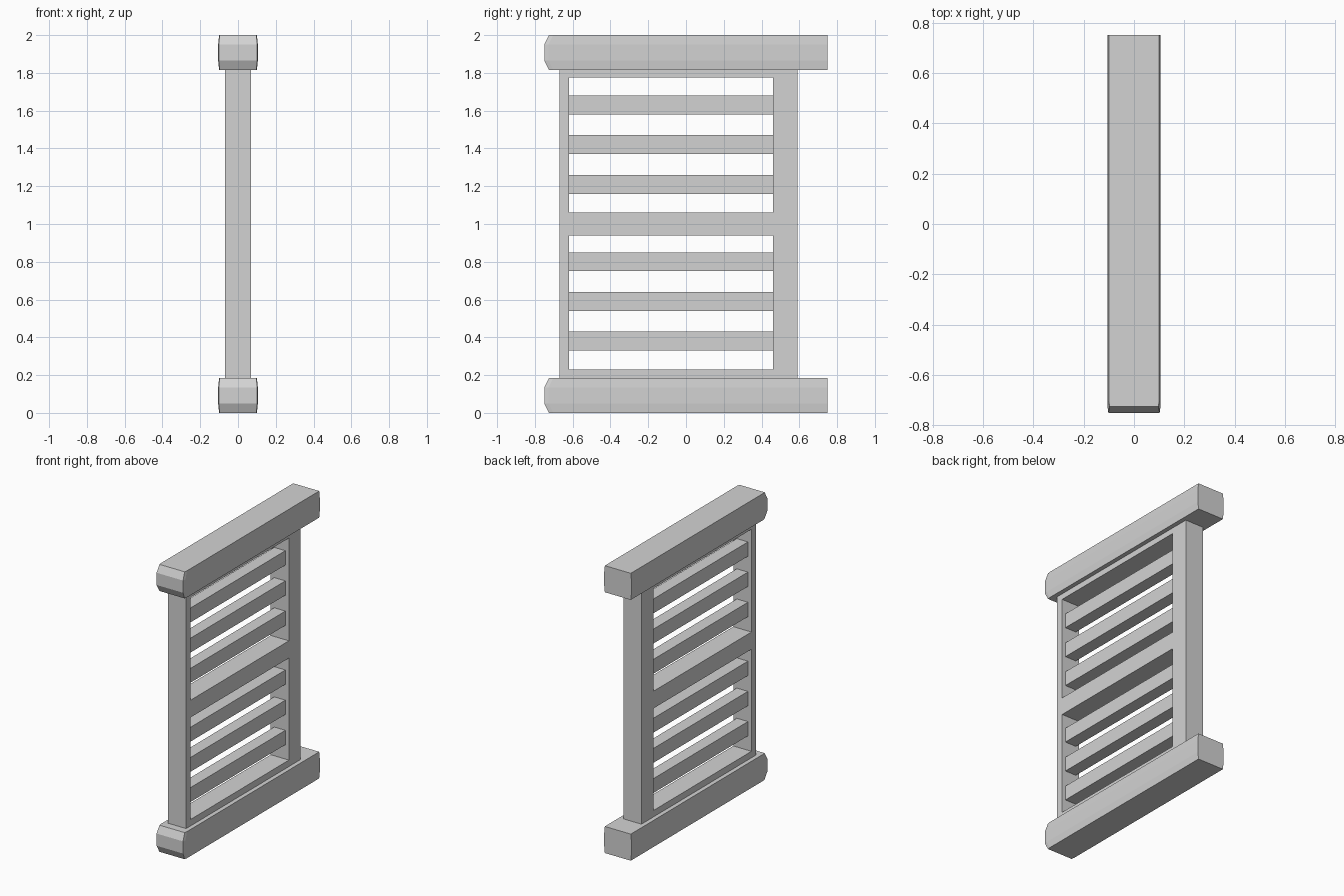
import bpy
import bmesh

cube = bpy.data.objects.get("Cube")
if cube:
    bpy.data.objects.remove(cube, do_unlink=True)

grey = bpy.data.materials.new("plain grey")
grey.use_nodes = True
colour = (0.65, 0.65, 0.65, 1)
grey.diffuse_color = colour
grey.node_tree.nodes["Principled BSDF"].inputs["Base Color"].default_value = colour


def finish(name, bm):
    bmesh.ops.recalc_face_normals(bm, faces=bm.faces)
    mesh = bpy.data.meshes.new(name)
    bm.to_mesh(mesh)
    bm.free()
    mesh.materials.append(grey)
    obj = bpy.data.objects.new(name, mesh)
    bpy.context.collection.objects.link(obj)
    return obj


def box(name, half_x, y0, y1, z0, z1):
    bm = bmesh.new()
    bmesh.ops.create_cube(bm, size=1)
    for v in bm.verts:
        v.co.x *= 2 * half_x
        v.co.y = y0 if v.co.y < 0 else y1
        v.co.z = z0 if v.co.z < 0 else z1
    return finish(name, bm)


def rail(name, z0):
    """Thick beam with slightly bulging sides and a chamfered front end."""
    section = [(0.1, 0, -0.725), (0.105, 0.05, -0.75),
               (0.105, 0.135, -0.75), (0.1, 0.185, -0.725)]
    outline = section + [(-x, z, y) for x, z, y in reversed(section)]
    bm = bmesh.new()
    front = [bm.verts.new((x * 0.97, y, z0 + z)) for x, z, y in outline]
    shoulder = [bm.verts.new((x, y + 0.022, z0 + z)) for x, z, y in outline]
    back = [bm.verts.new((x, 0.75, z0 + z)) for x, z, y in outline]
    n = len(outline)
    for a, b in ((front, shoulder), (shoulder, back)):
        for i in range(n):
            j = (i + 1) % n
            bm.faces.new((a[i], a[j], b[j], b[i]))
    # Three flat bands close the front, one face closes the back
    for i in range(3):
        bm.faces.new((front[i], front[i + 1], front[n - 2 - i], front[n - 1 - i]))
    bm.faces.new(back)
    return finish(name, bm)


# Top and bottom rails
rail("bottom_rail", 0)
rail("top_rail", 1.815)

# Frame with two openings, built as one welded grid of cells
ys = [-0.67, -0.62, 0.46, 0.59]
zs = [0.185, 0.23, 0.94, 1.06, 1.775, 1.815]
bm = bmesh.new()
grid = [[bm.verts.new((-0.07, y, z)) for z in zs] for y in ys]
for i in range(len(ys) - 1):
    for k in range(len(zs) - 1):
        if i == 1 and k in (1, 3):
            continue
        bm.faces.new((grid[i][k], grid[i + 1][k], grid[i + 1][k + 1], grid[i][k + 1]))
sheet = bm.faces[:]
solid = bmesh.ops.extrude_face_region(bm, geom=sheet, use_keep_orig=True)
for v in solid["geom"]:
    if isinstance(v, bmesh.types.BMVert):
        v.co.x = 0.07
bmesh.ops.dissolve_limit(bm, angle_limit=0.01, verts=bm.verts, edges=bm.edges)
finish("frame", bm)

# Horizontal slats, three in each opening
for group, start in (("lower", 0.33), ("upper", 1.16)):
    for i in range(3):
        z = start + i * 0.21
        box(f"{group}_slat_{i + 1}", 0.043, -0.62, 0.46, z, z + 0.1)
